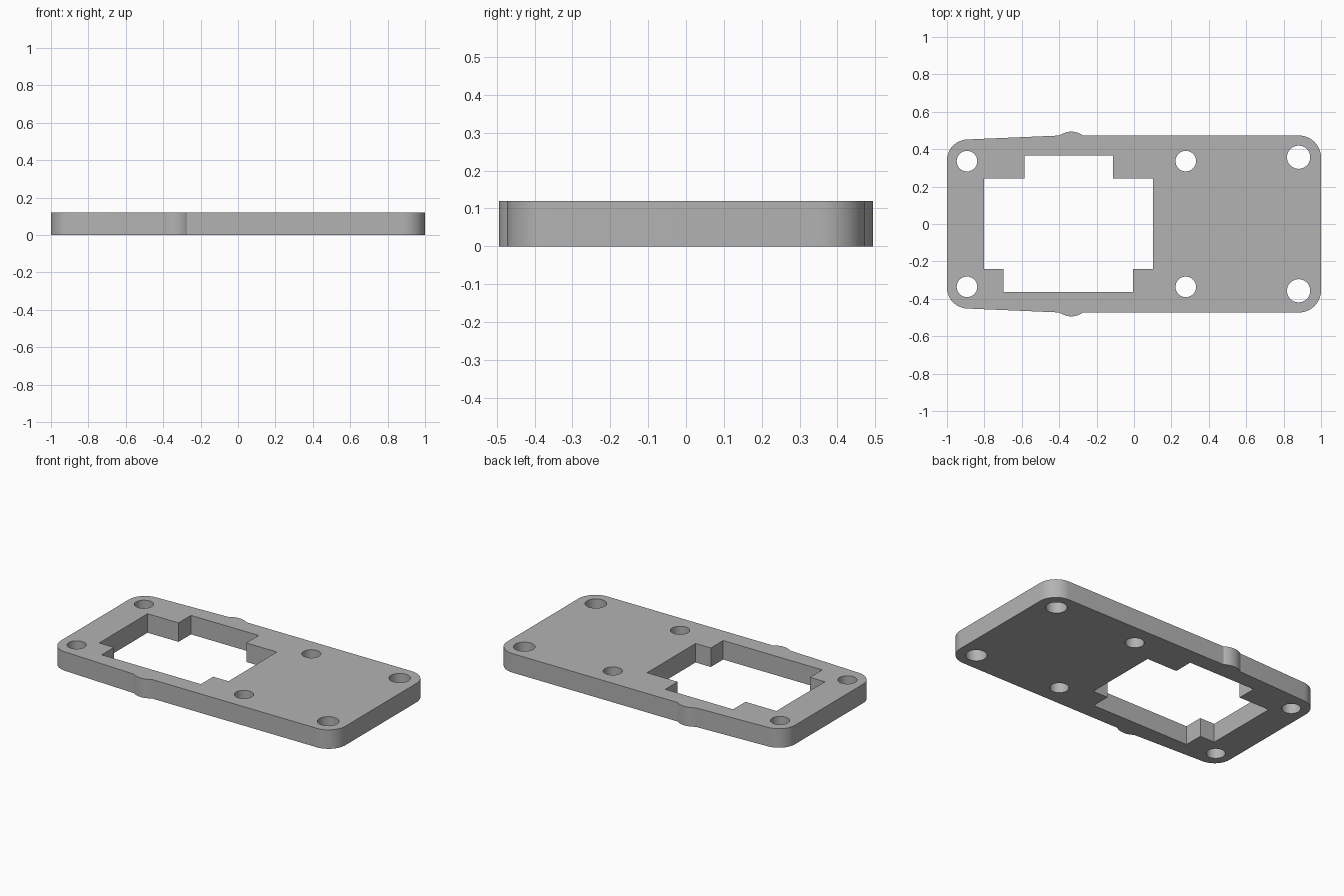
import bpy
import bmesh
from math import cos, sin, pi, radians

if "Cube" in bpy.data.objects:
    bpy.data.objects.remove(bpy.data.objects["Cube"], do_unlink=True)

THICK = 0.12


def arc(cx, cy, r, start, end, steps):
    """Points along a circular arc, angles in degrees."""
    angles = [radians(start + (end - start) * i / steps) for i in range(steps + 1)]
    return [(cx + r * cos(a), cy + r * sin(a)) for a in angles]


def circle(cx, cy, r, steps=40):
    return arc(cx, cy, r, 0, 360, steps)[:-1]


# Upper half of the rim: wide corner, side bump, tapered edge, narrow corner
half = arc(0.882, 0.355, 0.118, 0, 90, 12)
half += arc(-0.335, 0.389, 0.105, 53, 127, 12)
half += arc(-0.888, 0.34, 0.112, 93, 180, 12)
outline = half + [(x, -y) for x, y in reversed(half)]

# Stepped window with a slot above and a wider slot below
window = [(-0.802, -0.241), (-0.698, -0.241), (-0.698, -0.364), (-0.005, -0.364),
          (-0.005, -0.241), (0.102, -0.241), (0.102, 0.243), (-0.112, 0.243),
          (-0.112, 0.367), (-0.586, 0.367), (-0.586, 0.243), (-0.802, 0.243)]

# Screw holes in mirrored pairs
loops = [outline, window]
for x, y, r in [(-0.893, 0.336, 0.055), (0.277, 0.336, 0.055), (0.88, 0.357, 0.062)]:
    loops += [circle(x, side * y, r) for side in (1, -1)]

# Fill the flat profile and extrude it into the plate
bm = bmesh.new()
for points in loops:
    verts = [bm.verts.new((x, y, 0)) for x, y in points]
    for a, b in zip(verts, verts[1:] + verts[:1]):
        bm.edges.new((a, b))
bmesh.ops.triangle_fill(bm, edges=bm.edges[:], use_beauty=True, normal=(0, 0, 1))
result = bmesh.ops.extrude_face_region(bm, geom=bm.faces[:], use_keep_orig=True)
top = [v for v in result["geom"] if isinstance(v, bmesh.types.BMVert)]
bmesh.ops.translate(bm, verts=top, vec=(0, 0, THICK))
bmesh.ops.recalc_face_normals(bm, faces=bm.faces[:])

mesh = bpy.data.meshes.new("mounting_plate")
bm.to_mesh(mesh)
bm.free()
plate = bpy.data.objects.new("mounting_plate", mesh)
bpy.context.collection.objects.link(plate)

# Plain grey finish
grey = bpy.data.materials.new("plain_grey")
grey.use_nodes = True
colour = (0.45, 0.45, 0.45, 1)
grey.diffuse_color = colour
grey.node_tree.nodes["Principled BSDF"].inputs["Base Color"].default_value = colour
mesh.materials.append(grey)

# Smooth the rounded walls, keep the rims sharp
bpy.ops.object.select_all(action="DESELECT")
plate.select_set(True)
bpy.context.view_layer.objects.active = plate
bpy.ops.object.shade_smooth_by_angle(angle=radians(30))
